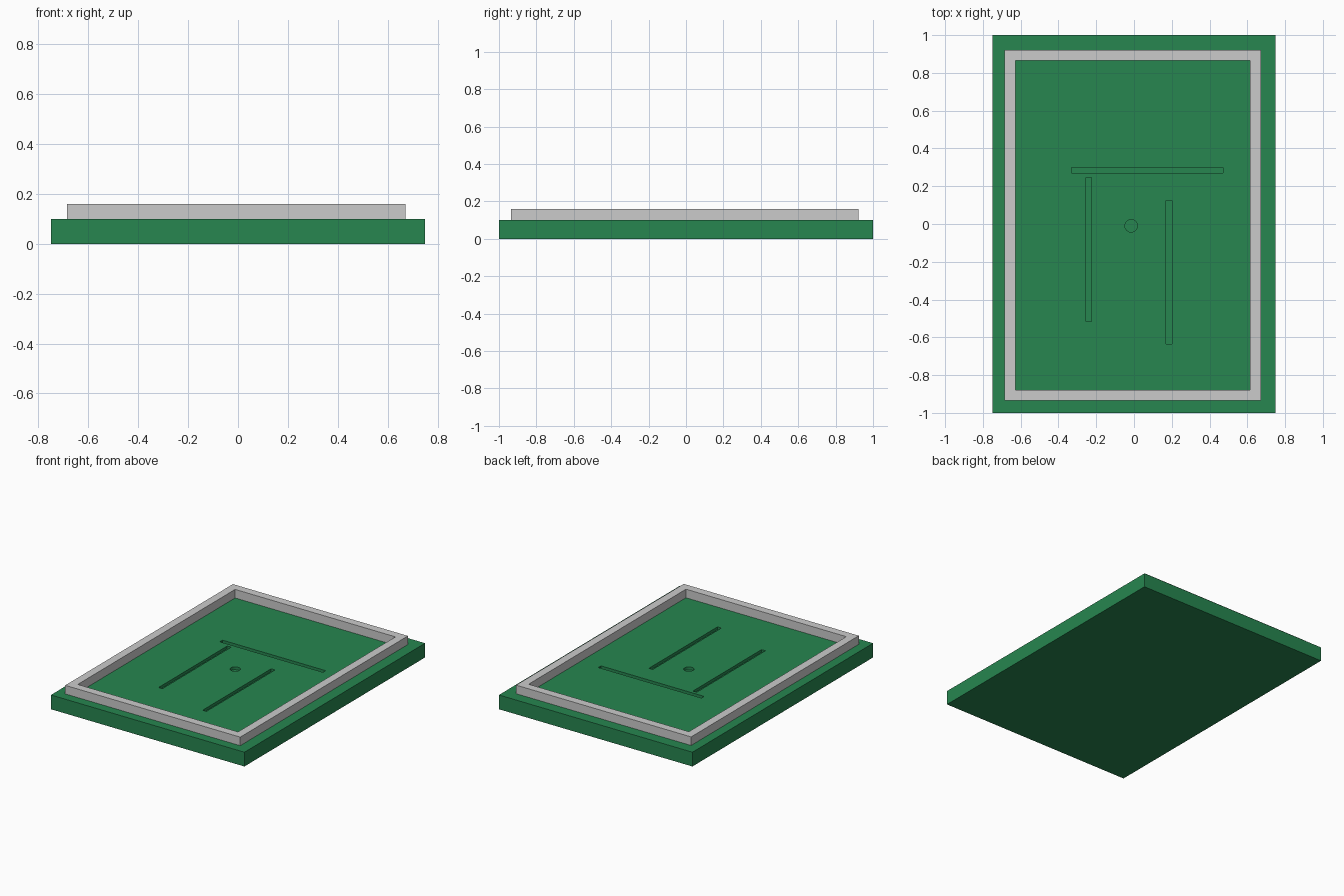
import bpy, bmesh
from mathutils import Matrix, Vector

if "Cube" in bpy.data.objects:
    bpy.data.objects.remove(bpy.data.objects["Cube"])

TOP = 0.10      # height of the board surface
DEPTH = 0.02    # depth of the slots and the hole


def add_box(bm, x0, x1, y0, y1, z0, z1):
    size = Vector((x1 - x0, y1 - y0, z1 - z0))
    mid = Vector((x0 + x1, y0 + y1, z0 + z1)) / 2
    bmesh.ops.create_cube(bm, size=1, matrix=Matrix.Translation(mid) @ Matrix.Diagonal(size).to_4x4())


def finish(name, bm):
    bmesh.ops.recalc_face_normals(bm, faces=bm.faces)
    mesh = bpy.data.meshes.new(name)
    bm.to_mesh(mesh)
    bm.free()
    obj = bpy.data.objects.new(name, mesh)
    bpy.context.collection.objects.link(obj)
    return obj


# Green base board
bm = bmesh.new()
add_box(bm, -0.75, 0.75, -1, 1, 0, TOP)
board = finish("base_board", bm)
green = bpy.data.materials.new("green")
green.diffuse_color = (0.02, 0.24, 0.08, 1)
green.use_nodes = True
green.node_tree.nodes["Principled BSDF"].inputs["Base Color"].default_value = green.diffuse_color
board.data.materials.append(green)

# Cutter for three slots and the round hole
bm = bmesh.new()
for x0, x1, y0, y1 in [(-0.255, -0.225, -0.515, 0.245),
                       (0.17, 0.20, -0.635, 0.125),
                       (-0.33, 0.47, 0.27, 0.30)]:
    add_box(bm, x0, x1, y0, y1, TOP - DEPTH, TOP + 0.05)
h = DEPTH + 0.05
bmesh.ops.create_cone(bm, cap_ends=True, segments=32, radius1=0.033, radius2=0.033, depth=h,
                      matrix=Matrix.Translation((-0.015, -0.01, TOP - DEPTH + h / 2)))
cutter = finish("slot_cutter", bm)
cutter.hide_render = True
cutter.hide_viewport = True
cut = board.modifiers.new("slots", 'BOOLEAN')
cut.operation = 'DIFFERENCE'
cut.solver = 'EXACT'
cut.object = cutter

# Raised grey border: inner and outer loops joined into a closed ring
bm = bmesh.new()
loops = []
for inset, z in [(0, TOP), (0, 0.16), (0.057, 0.16), (0.057, TOP)]:
    x0, x1, y0, y1 = -0.685 + inset, 0.672 - inset, -0.935 + inset, 0.922 - inset
    loops.append([bm.verts.new((x, y, z)) for x, y in [(x0, y0), (x1, y0), (x1, y1), (x0, y1)]])
for k in range(4):
    a, b = loops[k], loops[(k + 1) % 4]
    for i in range(4):
        j = (i + 1) % 4
        bm.faces.new((a[i], a[j], b[j], b[i]))
finish("border_frame", bm)
